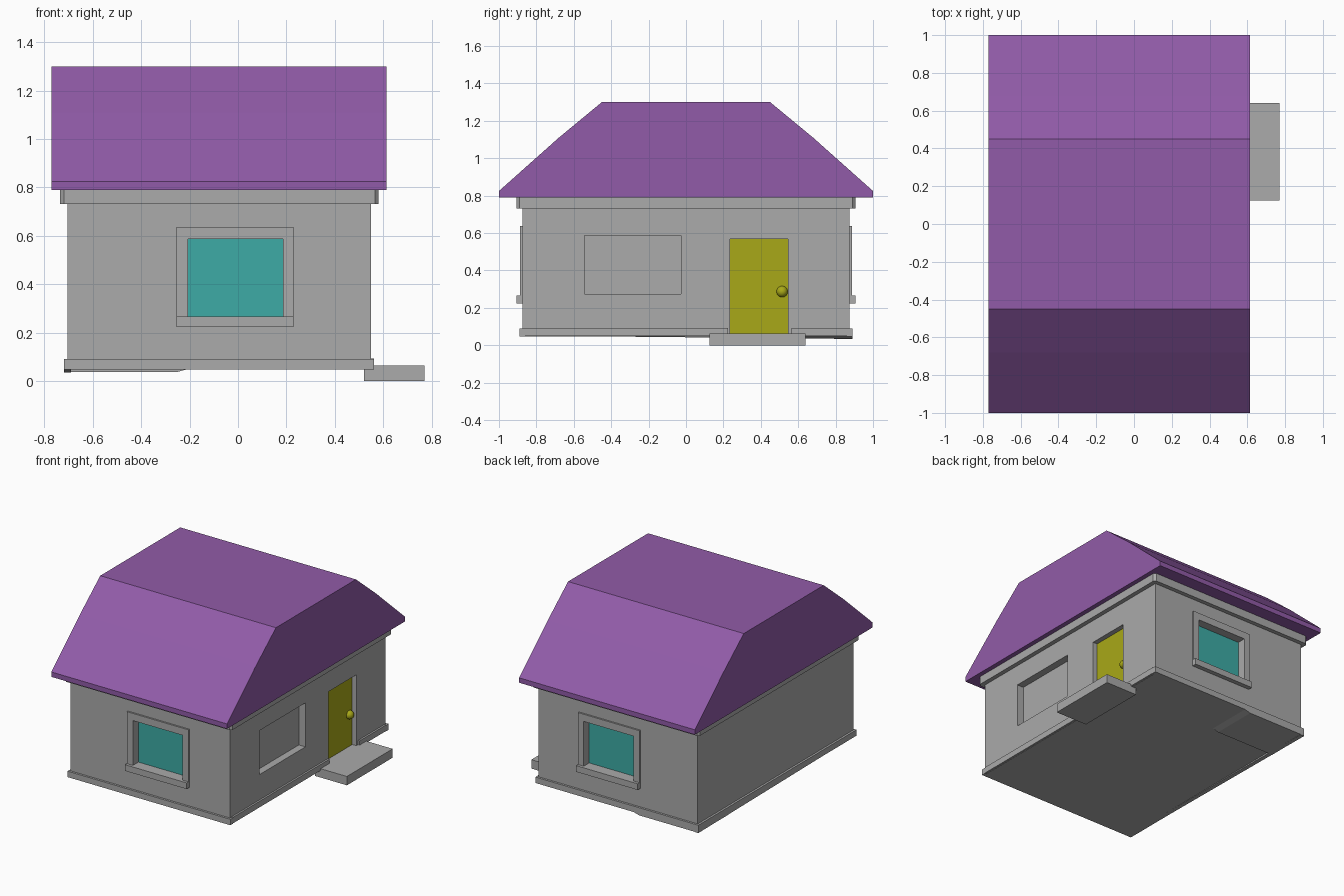
import bpy, bmesh

if "Cube" in bpy.data.objects:
    bpy.data.objects.remove(bpy.data.objects["Cube"])

CX = -0.077  # middle of the house in x


def material(name, rgb):
    m = bpy.data.materials.new(name)
    m.diffuse_color = (*rgb, 1)
    m.use_nodes = True
    m.node_tree.nodes["Principled BSDF"].inputs["Base Color"].default_value = m.diffuse_color
    return m


GREY = material("wall_grey", (0.405, 0.405, 0.405))
PURPLE = material("roof_purple", (0.283, 0.105, 0.392))
TEAL = material("glass_teal", (0.047, 0.41, 0.38))
YELLOW = material("door_yellow", (0.397, 0.397, 0.009))


def prism(name, points, offset, mat=GREY):
    """Closed polygon swept along an offset vector."""
    bm = bmesh.new()
    face = bm.faces.new([bm.verts.new(p) for p in points])
    new = bmesh.ops.extrude_face_region(bm, geom=[face], use_keep_orig=True)["geom"]
    bmesh.ops.translate(bm, vec=offset, verts=[v for v in new if isinstance(v, bmesh.types.BMVert)])
    bmesh.ops.recalc_face_normals(bm, faces=bm.faces)
    me = bpy.data.meshes.new(name)
    bm.to_mesh(me)
    bm.free()
    me.materials.append(mat)
    ob = bpy.data.objects.new(name, me)
    bpy.context.collection.objects.link(ob)
    return ob


def box(name, x, y, z, mat=GREY):
    pts = [(x[0], y[0], z[0]), (x[1], y[0], z[0]), (x[1], y[1], z[0]), (x[0], y[1], z[0])]
    return prism(name, pts, (0, 0, z[1] - z[0]), mat)


def span(a, b, s):
    """Range mirrored about zero when s is -1."""
    return tuple(sorted((a * s, b * s)))


def cut(target, cutter):
    cutter.hide_render = True
    mod = target.modifiers.new("opening", "BOOLEAN")
    mod.operation = "DIFFERENCE"
    mod.solver = "EXACT"
    mod.object = cutter


# Walls with recessed openings
walls = box("walls", (-0.705, 0.55), (-0.875, 0.875), (0.048, 0.80))
cut(walls, box("side_window_cutter", (0.498, 0.7), (-0.543, -0.027), (0.273, 0.586)))
cut(walls, box("door_cutter", (0.50, 0.7), (0.235, 0.545), (0.06, 0.567)))

# Front and back windows: opening, glass, frame bars and sill
for s, side in ((-1, "front"), (1, "back")):
    cut(walls, box(side + "_window_cutter", (-0.207, 0.185), span(0.815, 1.0, s), (0.267, 0.586)))
    box(side + "_glass", (-0.207, 0.185), span(0.805, 0.825, s), (0.267, 0.586), TEAL)
    depth = span(0.87, 0.887, s)
    box(side + "_frame_left", (-0.255, -0.207), depth, (0.267, 0.637))
    box(side + "_frame_right", (0.185, 0.23), depth, (0.267, 0.637))
    box(side + "_frame_top", (-0.207, 0.185), depth, (0.586, 0.637))
    box(side + "_sill", (-0.255, 0.23), span(0.815, 0.907, s), (0.223, 0.267))
    # Plinth strip along this wall
    box(side + "_plinth", (-0.72, 0.563), span(0.86, 0.89, s), (0.048, 0.09))

# Side plinths: a gap at the door on the right, a sagging underside on the left
box("right_plinth_long", (0.53, 0.563), (-0.86, 0.225), (0.05, 0.093))
box("right_plinth_short", (0.53, 0.563), (0.565, 0.86), (0.05, 0.093))
prism("left_plinth",
      [(-0.72, y, z) for y, z in ((-0.86, 0.09), (-0.86, 0.048), (-0.5, 0.048), (0.89, 0.034), (0.89, 0.09))],
      (0.03, 0, 0))

# Low foundation patch under the back left corner, with a sloping end
prism("foundation_corner",
      [(-0.72, 0.56, 0.055), (-0.72, 0.56, 0.036), (-0.255, 0.56, 0.036), (-0.21, 0.56, 0.048), (-0.21, 0.56, 0.055)],
      (0, 0.33, 0))

# Door, knob and step
box("door", (0.49, 0.515), (0.235, 0.545), (0.06, 0.567), YELLOW)
bpy.ops.mesh.primitive_uv_sphere_add(segments=20, ring_count=12, radius=0.03,
                                     location=(0.518, 0.514, 0.287))
knob = bpy.context.object
knob.name = "door_knob"
knob.data.materials.append(YELLOW)
bpy.ops.object.shade_smooth()
box("door_step", (0.52, 0.77), (0.125, 0.64), (0.0, 0.063))

# Cornice with clipped corners
hx, hy, c = 0.658, 0.905, 0.015
quarter = [(hx, hy - c), (hx - c, hy)]
outline = quarter + [(-x, y) for x, y in reversed(quarter)]
outline += [(-x, -y) for x, y in outline]
prism("cornice", [(CX + x, y, 0.732) for x, y in outline], (0, 0, 0.063))

# Roof profile swept across the house
half = [(1.0, 0.79), (1.0, 0.825), (0.68, 1.11), (0.45, 1.3)]
profile = half + [(-y, z) for y, z in reversed(half)]
prism("roof", [(-0.77, y, z) for y, z in profile], (1.384, 0, 0), PURPLE)
